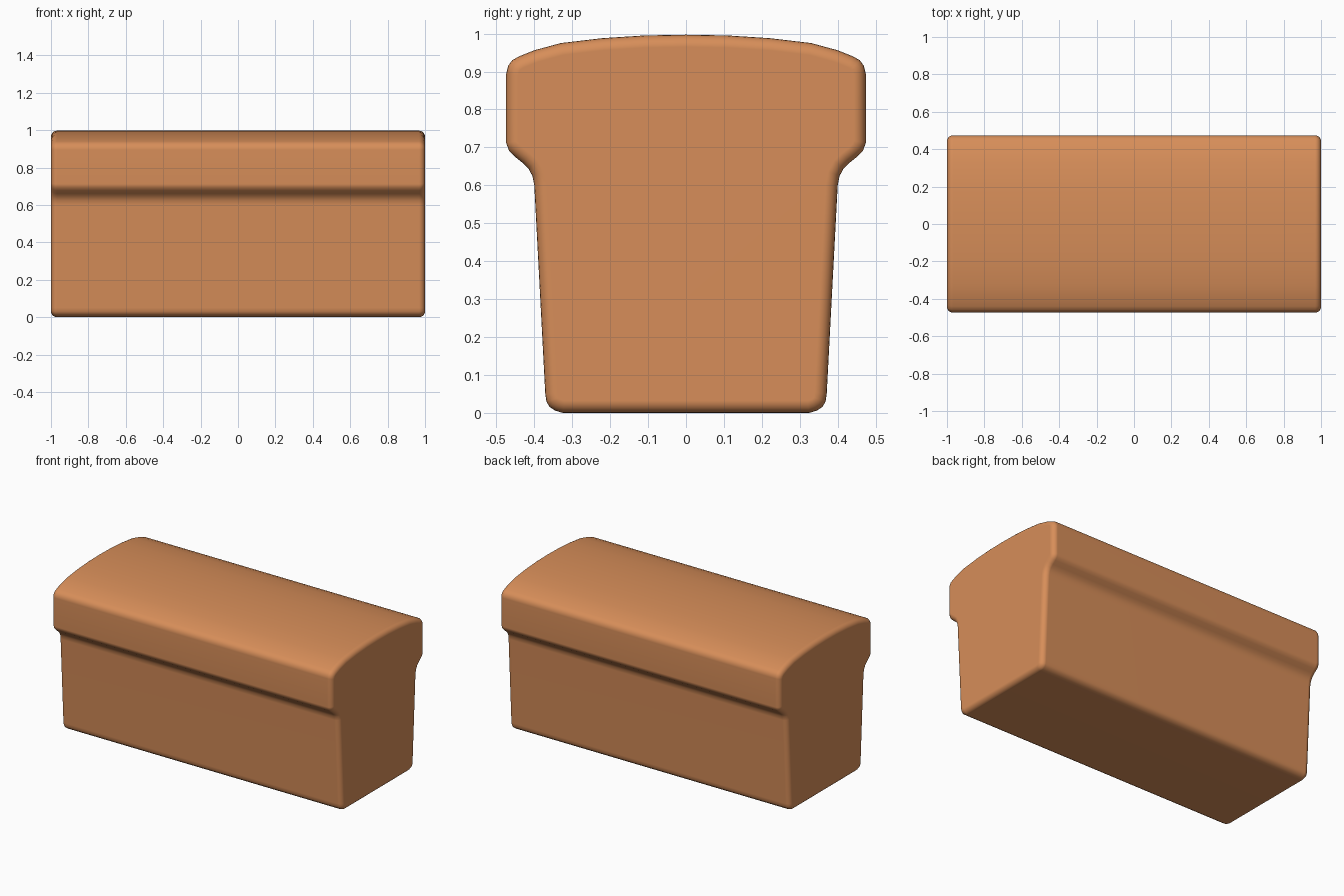
import bpy, bmesh, math
from mathutils import Vector

if "Cube" in bpy.data.objects:
    bpy.data.objects.remove(bpy.data.objects["Cube"])

# crust colour
crust = bpy.data.materials.new("golden_crust")
crust.diffuse_color = (0.68, 0.27, 0.10, 1)
crust.use_nodes = True
crust.node_tree.nodes["Principled BSDF"].inputs["Base Color"].default_value = crust.diffuse_color

# half cross-section (y, z), bottom to crown
half = [(0.325, 0.002), (0.345, 0.006), (0.36, 0.016), (0.368, 0.03), (0.371, 0.05),
        (0.40, 0.60), (0.405, 0.625), (0.416, 0.645), (0.432, 0.66), (0.453, 0.677),
        (0.467, 0.692), (0.474, 0.712), (0.474, 0.895), (0.469, 0.915), (0.458, 0.93),
        (0.44, 0.94), (0.40, 0.956), (0.33, 0.975), (0.22, 0.988), (0.11, 0.995)]
half[0] = (0.325, 0.0)
profile = [Vector(p) for p in half] + [Vector((0, 0.997))] \
    + [Vector((-y, z)) for y, z in reversed(half)]
n = len(profile)


def inset(amount):
    """Shrink the profile along its mitred inward normals."""
    out = []
    for i, p in enumerate(profile):
        a = (p - profile[i - 1]).normalized()
        b = (profile[(i + 1) % n] - p).normalized()
        na, nb = Vector((-a.y, a.x)), Vector((-b.y, b.x))
        m = (na + nb).normalized()
        out.append(p + m * amount / max(m.dot(na), 0.5))
    return out


# loaf: rings along x with rounded ends
r, steps = 0.032, 5
ends = [(1 - r + r * math.sin(t), r * (1 - math.cos(t)))
        for t in (math.pi / 2 * k / steps for k in range(steps + 1))]
stations = [(-x, d) for x, d in reversed(ends)] + ends
bm = bmesh.new()
rings = [[bm.verts.new((x, p.x, p.y)) for p in inset(d)] for x, d in stations]
for a, b in zip(rings, rings[1:]):
    for i in range(n):
        j = (i + 1) % n
        bm.faces.new((a[i], a[j], b[j], b[i]))
bm.faces.new(rings[0])
bm.faces.new(rings[-1])
bmesh.ops.recalc_face_normals(bm, faces=bm.faces)
for f in bm.faces:
    f.smooth = True
mesh = bpy.data.meshes.new("bread_loaf")
bm.to_mesh(mesh)
bm.free()
mesh.materials.append(crust)
loaf = bpy.data.objects.new("bread_loaf", mesh)
bpy.context.collection.objects.link(loaf)

# keep the broad flat faces evenly shaded
mod = loaf.modifiers.new("weighted_normals", 'WEIGHTED_NORMAL')
mod.keep_sharp = True
